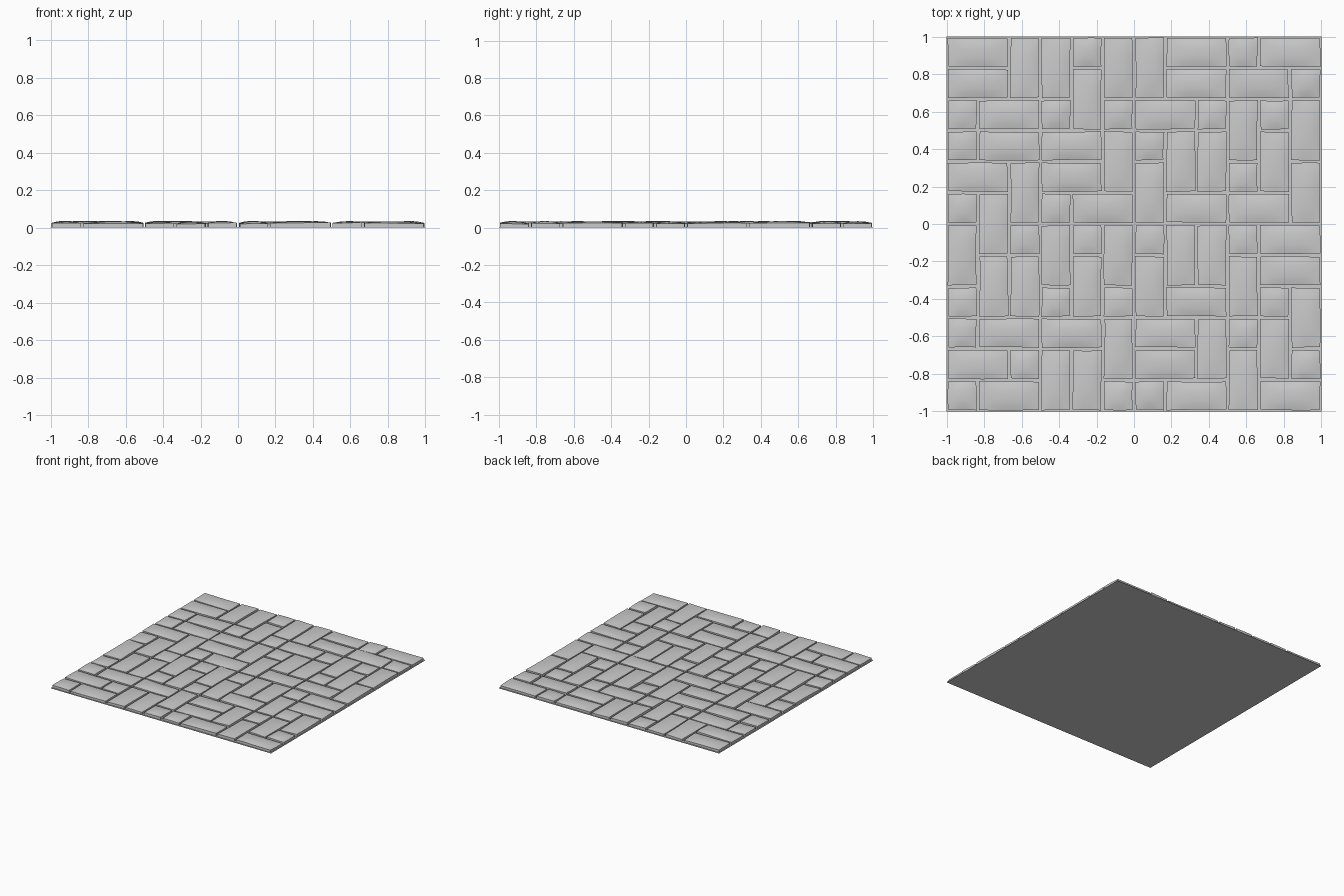
import bpy, bmesh, random
from math import sin, pi

if "Cube" in bpy.data.objects:
    bpy.data.objects.remove(bpy.data.objects["Cube"])

random.seed(7)
CELL = 2 / 12      # paving grid pitch
GAP = 0.0075       # half of the joint, each side

# H = brick lying along x, V = brick running towards -y, S = half brick, . = covered
LAYOUT = [
    "H.VVSVVH.SH.",
    "H...V..H.H.S",
    "SH.S.SH.SVSV",
    "SH.H.VSVV.V.",
    "H.VH..V..S.V",
    "SV.SH..H.H..",
    "V.SVSVSVVSH.",
    ".VV.V.V..VH.",
    "S..S.S.H..SV",
    "SH.H.VH.VSV.",
    "H.SVV.H..V.S",
    "SH...SSH..H.",
]


def make_object(name, bm):
    mesh = bpy.data.meshes.new(name)
    bmesh.ops.recalc_face_normals(bm, faces=bm.faces)
    bm.to_mesh(mesh)
    bm.free()
    obj = bpy.data.objects.new(name, mesh)
    bpy.context.collection.objects.link(obj)
    return obj


def add_brick(bm, x0, y0, x1, y1):
    """Worn pillow-topped brick with vertical sides and uneven outline."""
    nx, ny = (round((b - a) / CELL + 0.3) * 6 for a, b in ((x0, x1), (y0, y1)))
    jit = [random.uniform(-0.003, 0.003) for _ in range(8)]
    tilt_x, tilt_y = random.uniform(-0.002, 0.002), random.uniform(-0.002, 0.002)
    edge = random.uniform(0.022, 0.025)
    dome = random.uniform(0.009, 0.011)
    grid = []
    for j in range(ny + 1):
        row = []
        for i in range(nx + 1):
            s, t = i / nx, j / ny
            u, v = 2 * s - 1, 2 * t - 1
            # each side bows and skews a little
            left = x0 + jit[0] * sin(pi * t) + jit[1] * v
            right = x1 + jit[2] * sin(pi * t) + jit[3] * v
            low = y0 + jit[4] * sin(pi * s) + jit[5] * u
            high = y1 + jit[6] * sin(pi * s) + jit[7] * u
            x = max(-1, min(1, left + (right - left) * s))
            y = max(-1, min(1, low + (high - low) * t))
            swell = (1 - abs(u) ** 2.5) * (1 - abs(v) ** 2.5)
            z = edge + dome * swell + tilt_x * u + tilt_y * v
            row.append(bm.verts.new((x, y, z)))
        grid.append(row)
    for j in range(ny):
        for i in range(nx):
            bm.faces.new((grid[j][i], grid[j][i + 1],
                          grid[j + 1][i + 1], grid[j + 1][i]))
    # skirt down to the bed
    rim = (grid[0][:-1] + [r[-1] for r in grid[:-1]]
           + grid[-1][:0:-1] + [r[0] for r in grid[:0:-1]])
    foot = [bm.verts.new((v.co.x, v.co.y, 0)) for v in rim]
    for k in range(len(rim)):
        n = (k + 1) % len(rim)
        bm.faces.new((rim[k], foot[k], foot[n], rim[n]))


# bricks
bm = bmesh.new()
for r, line in enumerate(LAYOUT):
    for c, kind in enumerate(line):
        if kind == ".":
            continue
        w, h = {"H": (2, 1), "V": (1, 2), "S": (1, 1)}[kind]
        x0, y1 = -1 + c * CELL, 1 - r * CELL
        add_brick(bm, x0 + GAP, y1 - h * CELL + GAP, x0 + w * CELL - GAP, y1 - GAP)
bricks = make_object("paving_bricks", bm)
bpy.context.view_layer.objects.active = bricks
bricks.select_set(True)
bpy.ops.object.shade_smooth_by_angle(angle=0.7)

# mortar bed
bm = bmesh.new()
bmesh.ops.create_cube(bm, size=1)
for v in bm.verts:
    v.co = (v.co.x * 2, v.co.y * 2, (v.co.z + 0.5) * 0.004)
make_object("mortar_bed", bm)
